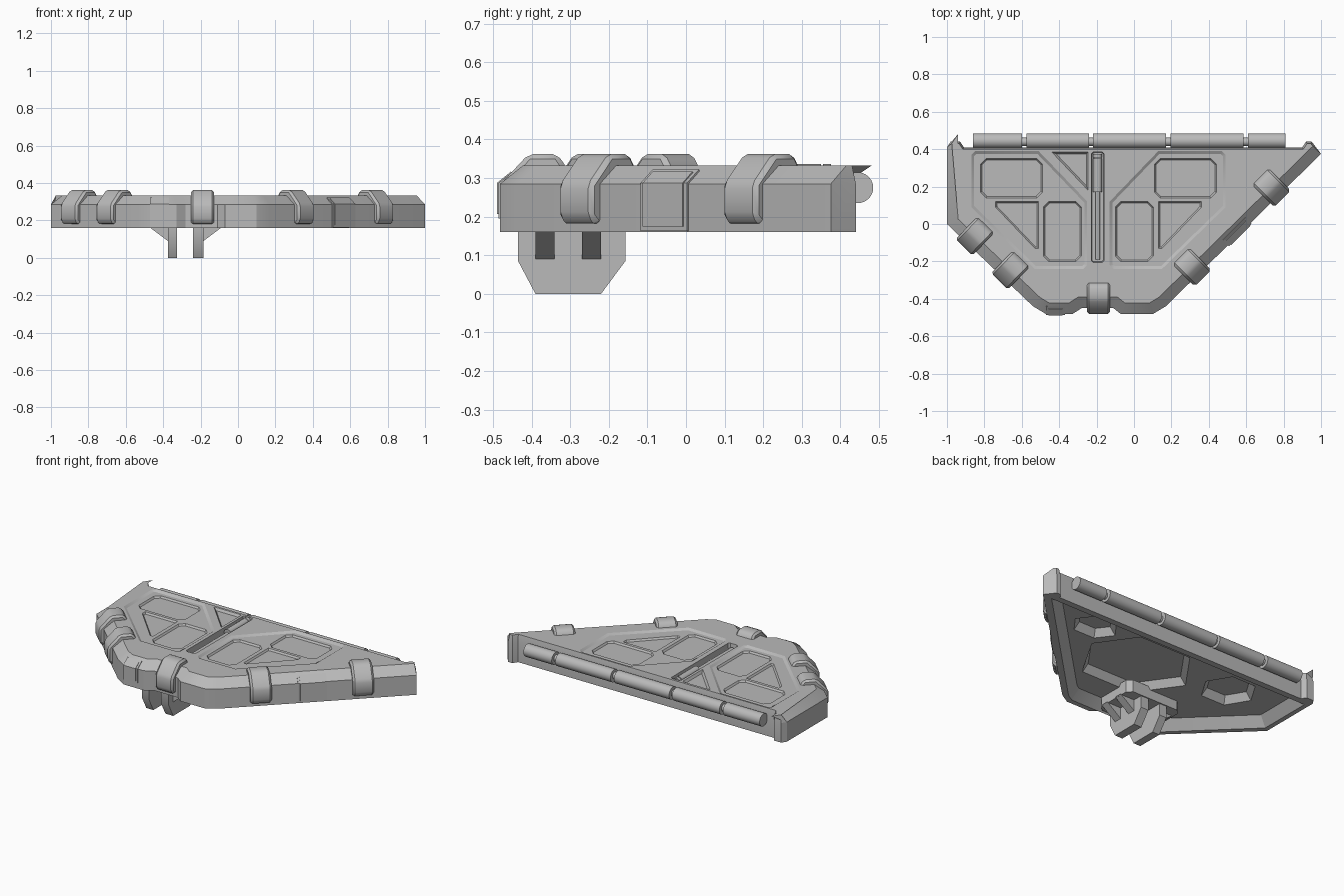
import bpy, bmesh, math
from mathutils import Vector

cube = bpy.data.objects.get("Cube")
if cube:
    bpy.data.objects.remove(cube, do_unlink=True)

grey = bpy.data.materials.new("plain_grey")
grey.use_nodes = True
grey.diffuse_color = (0.49, 0.49, 0.49, 1)
grey.node_tree.nodes["Principled BSDF"].inputs["Base Color"].default_value = (0.49, 0.49, 0.49, 1)

AXIS = -0.19                       # symmetry line of the top panels
BASE, SHOULDER, TOP = 0.16, 0.285, 0.333


def skin(bm, a, b):
    n = len(a)
    for i in range(n):
        bm.faces.new((a[i], a[(i + 1) % n], b[(i + 1) % n], b[i]))


def finish(name, bm):
    bmesh.ops.recalc_face_normals(bm, faces=bm.faces)
    mesh = bpy.data.meshes.new(name)
    bm.to_mesh(mesh)
    bm.free()
    mesh.materials.append(grey)
    obj = bpy.data.objects.new(name, mesh)
    bpy.context.scene.collection.objects.link(obj)
    return obj


def loft(name, loops, bevel=0):
    """Closed solid skinned through matching loops of 3D points."""
    bm = bmesh.new()
    rings = [[bm.verts.new(p) for p in loop] for loop in loops]
    for a, b in zip(rings, rings[1:]):
        skin(bm, a, b)
    bm.faces.new(rings[0][::-1])
    bm.faces.new(rings[-1])
    if bevel:
        bmesh.ops.recalc_face_normals(bm, faces=bm.faces)
        bmesh.ops.bevel(bm, geom=bm.edges[:], offset=bevel, segments=1,
                        affect='EDGES', clamp_overlap=True)
    return finish(name, bm)


def inset(poly, dist):
    """Offset a polygon inwards; dist is one value or one per edge."""
    pts = [Vector(p) for p in poly]
    n = len(pts)
    dist = dist if isinstance(dist, list) else [dist] * n
    area = sum(pts[i].x * pts[(i + 1) % n].y - pts[i].y * pts[(i + 1) % n].x for i in range(n))
    side = 1 if area > 0 else -1
    lines = []
    for i in range(n):
        d = (pts[(i + 1) % n] - pts[i]).normalized()
        lines.append((pts[i] + Vector((-d.y, d.x)) * side * dist[i], d))
    out = []
    for i in range(n):
        (p, d), (q, e) = lines[i - 1], lines[i]
        out.append(p + d * ((q - p).cross(e) / d.cross(e)))
    return out


def at(poly, z):
    return [(p[0], p[1], z) for p in poly]


def mirrored(poly):
    return [(2 * AXIS - x, y) for x, y in poly]


def rect(x0, x1, y0, y1, c):
    return [(x0 + c, y0), (x1 - c, y0), (x1, y0 + c), (x1, y1 - c),
            (x1 - c, y1), (x0 + c, y1), (x0, y1 - c), (x0, y0 + c)]


# Plate body: one closed shell whose flat faces carry sunken pockets
plate = bmesh.new()


def ring(poly, z):
    return [plate.verts.new(p) for p in at(poly, z)]


def fill(border, holes=()):
    """Flat face inside a border, leaving the holes open."""
    edges = []
    for loop in (border, *holes):
        for i, v in enumerate(loop):
            w = loop[(i + 1) % len(loop)]
            edges.append(plate.edges.get((v, w)) or plate.edges.new((v, w)))
    bmesh.ops.triangle_fill(plate, use_beauty=True, edges=edges, normal=(0, 0, 1))


def pocket(poly, z, floor, slope, inner=()):
    """Sink a pocket, with further (poly, floor, slope) pockets in it; return its mouth."""
    mouth, bottom = ring(poly, z), ring(inset(poly, slope), floor)
    skin(plate, mouth, bottom)
    fill(bottom, [pocket(p, floor, f, s) for p, f, s in inner])
    return mouth


back = [(1, 0.375), (0.95, 0.44), (0.92, 0.44), (0.9, 0.41),
        (-0.91, 0.41), (-0.93, 0.44), (-0.98, 0.44), (-1, 0.41)]
front = [(-1, 0), (-0.54, -0.44), (-0.47, -0.482), (-0.33, -0.482), (-0.28, -0.45),
         (-0.11, -0.45), (-0.07, -0.482), (0.1, -0.482), (0.17, -0.44)]
outline = back + front
rim = [0.01] * 7 + [0.06] * 10
bottom_ring, side_ring = ring(outline, BASE), ring(outline, SHOULDER)
top_ring = ring(inset(outline, rim), TOP)
skin(plate, bottom_ring, side_ring)
skin(plate, side_ring, top_ring)

# Recessed frames with panels on both sides of the axis, corner pocket, latch channel
frame = [(-0.87, 0.37), (-0.85, 0.39), (-0.51, 0.39), (-0.25, 0.12), (-0.25, -0.22),
         (-0.27, -0.24), (-0.53, -0.24), (-0.87, 0.09)]
panels = [rect(-0.82, -0.49, 0.14, 0.35, 0.03), rect(-0.485, -0.28, -0.2, 0.12, 0.03),
          [(-0.74, 0.12), (-0.51, 0.12), (-0.51, -0.13), (-0.53, -0.13), (-0.74, 0.09)]]
mouths = [pocket(side(frame), TOP, 0.323, 0.015, [(side(p), 0.312, 0.008) for p in panels])
          for side in (list, mirrored)]
mouths.append(pocket([(-0.44, 0.385), (-0.245, 0.385), (-0.245, 0.18)], TOP, 0.318, 0.01))
mouths.append(pocket(rect(-0.228, -0.16, -0.205, 0.385, 0.01), TOP, 0.295, 0.004))
fill(top_ring, mouths)

# Hollow underside with hexagonal pockets
pan = [(0.93, 0.37), (-0.97, 0.37), (-0.97, 0.02), (-0.52, -0.42),
       (-0.46, -0.45), (0.09, -0.45), (0.14, -0.42)]
hexes = []
for cx, cy, w, h in ((0, 0.02, 0.37, 0.26), (-0.6, 0.13, 0.17, 0.14), (0.46, 0.2, 0.15, 0.1)):
    hexes.append(([(cx - w, cy), (cx - w / 2, cy - h), (cx + w / 2, cy - h),
                   (cx + w, cy), (cx + w / 2, cy + h), (cx - w / 2, cy + h)], 0.265, 0.03))
fill(bottom_ring, [pocket(pan, BASE, 0.22, 0.05, hexes)])
body = finish("plate_body", plate)


def rod(name, start, end, radius):
    a, b = Vector(start), Vector(end)
    bpy.ops.mesh.primitive_cylinder_add(vertices=24, radius=radius, depth=(b - a).length,
                                        location=(a + b) / 2)
    obj = bpy.context.object
    obj.rotation_euler = (b - a).to_track_quat('Z', 'Y').to_euler()
    obj.name = name
    obj.data.materials.append(grey)


# Latch in the centre channel
rod("latch_pin", (-0.194, 0.17, 0.312), (-0.194, 0.35, 0.312), 0.024)
rod("latch_pin_head", (-0.194, 0.355, 0.312), (-0.194, 0.375, 0.312), 0.024)
rod("latch_shaft", (-0.194, -0.19, 0.305), (-0.194, 0.17, 0.305), 0.013)


def edge_prism(name, profile, spot, angle, width, bevel=0):
    """Extrude an (outward, height) profile along the plate edge."""
    a = math.radians(angle)
    out, side = Vector((math.cos(a), math.sin(a), 0)), Vector((-math.sin(a), math.cos(a), 0))
    origin = Vector((spot[0], spot[1], 0))
    return loft(name, [[origin + out * d + side * s * width / 2 + Vector((0, 0, z))
                        for d, z in profile] for s in (-1, 1)], bevel)


# Straps wrapped over the plate edge
strap = [(0.0, 0.175), (0.027, 0.2), (0.027, 0.285), (-0.045, 0.362),
         (-0.12, 0.362), (-0.145, 0.325), (-0.145, 0.28), (-0.04, 0.2)]
for name, spot, angle in (("front_strap", (-0.19, -0.453), -90),
                          ("left_front_strap", (0.35, -0.27), -45),
                          ("left_rear_strap", (0.775, 0.155), -45),
                          ("right_front_strap", (-0.70, -0.287), -134),
                          ("right_rear_strap", (-0.89, -0.105), -134)):
    edge_prism(name, strap, spot, angle, 0.125, 0.012)

# Thin covers on the plate edge, each an outer border with a raised centre
for name, spot, angle, width, low in (("vent", (-0.42, -0.482), -90, 0.1, 0.195),
                                      ("slot", (0.565, -0.055), -45, 0.17, 0.163)):
    for part, grow, trim in (("border", 0.004, 0), ("centre", 0.008, 0.012)):
        cover = [(-0.03, low + trim), (grow, low + trim), (grow, 0.287),
                 (-0.04 + trim, 0.318 + grow - trim * 0.8), (-0.05, 0.3)]
        edge_prism(f"{name}_{part}", cover, spot, angle, width - 2 * trim)

# Hinge barrel along the back
for i, (x0, x1) in enumerate(((-0.86, -0.6), (-0.575, -0.24), (-0.22, 0.17),
                              (0.195, 0.585), (0.61, 0.81))):
    rod(f"hinge_barrel_{i + 1}", (x0, 0.445, 0.275), (x1, 0.445, 0.275), 0.04)
rod("hinge_pin", (-0.85, 0.44, 0.275), (0.8, 0.44, 0.275), 0.022)

# Mounting block, lugs and gussets below
loft("mount_block", [at(rect(-0.48, -0.09, -0.43, -0.15, 0.03), z) for z in (0.161, 0.24)])
lug = [(-0.435, 0.18), (-0.435, 0.085), (-0.39, 0), (-0.22, 0), (-0.157, 0.085), (-0.157, 0.18)]
for side, x0, x1, sign in (("right", -0.375, -0.325, -1), ("left", -0.24, -0.185, 1)):
    loft(side + "_lug", [[(x, y, z) for y, z in lug] for x in (x0, x1)])
    root = x0 if sign < 0 else x1
    tri = [(root - sign * 0.01, 0.165), (root + sign * 0.1, 0.165), (root, 0.09),
           (root - sign * 0.01, 0.09)]
    for part, y in (("front", -0.39), ("rear", -0.27)):
        loft(f"{side}_{part}_gusset", [[(x, yy, z) for x, z in tri] for yy in (y, y + 0.05)])

# Smooth the rounded parts, keep hard edges
bpy.ops.object.select_all(action='DESELECT')
for obj in bpy.context.scene.objects:
    if obj.type == 'MESH':
        obj.select_set(True)
bpy.context.view_layer.objects.active = body
bpy.ops.object.shade_smooth_by_angle(angle=math.radians(30))
